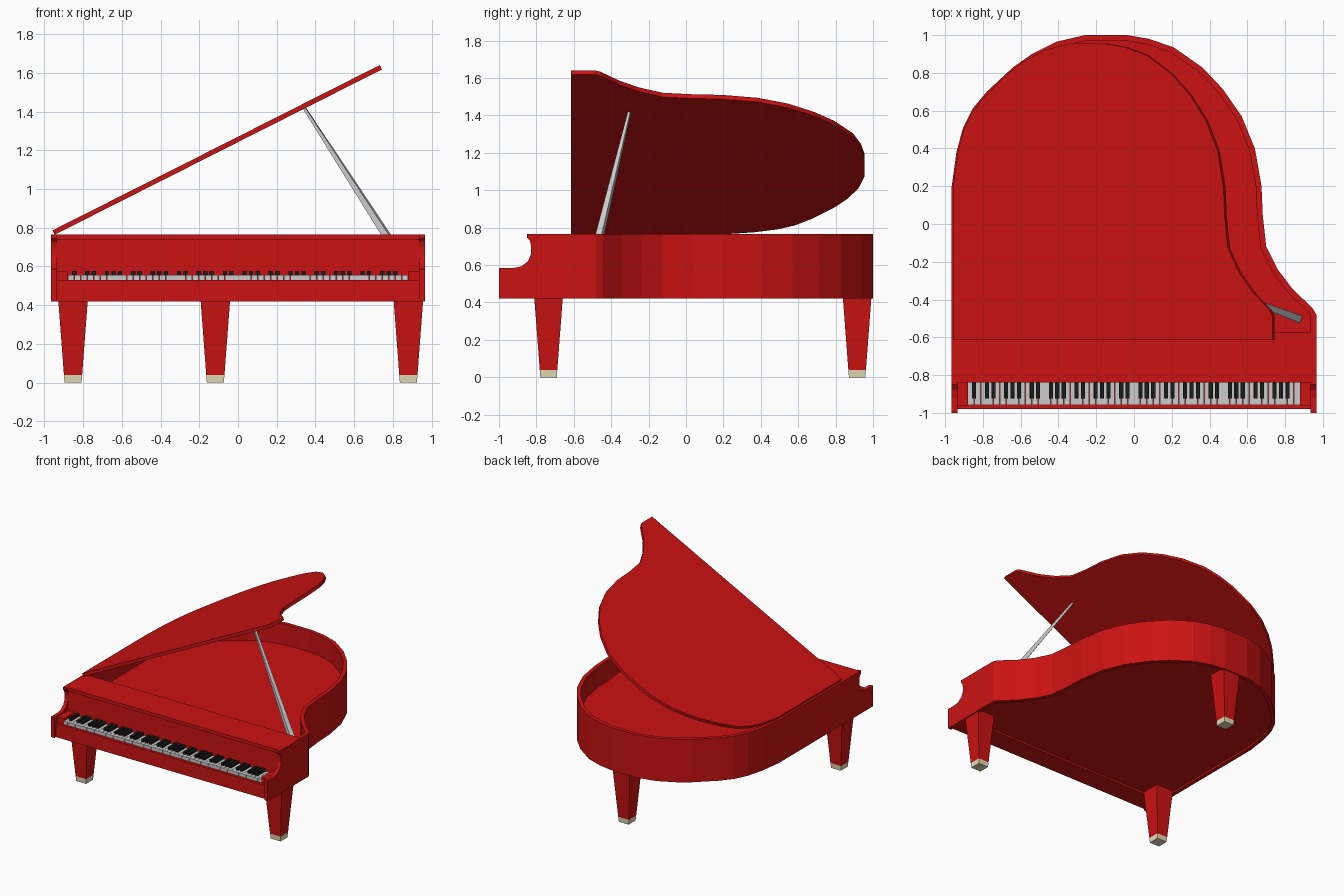
import bpy, bmesh, math
from mathutils import Matrix, Vector

if "Cube" in bpy.data.objects:
    bpy.data.objects.remove(bpy.data.objects["Cube"])


def material(name, rgb):
    m = bpy.data.materials.new(name)
    m.diffuse_color = (*rgb, 1)
    m.use_nodes = True
    m.node_tree.nodes["Principled BSDF"].inputs["Base Color"].default_value = m.diffuse_color
    return m


RED = material("red_lacquer", (0.6, 0.006, 0.006))
BLACK = material("black", (0.01, 0.01, 0.01))
BRASS = material("pale_brass", (0.8, 0.72, 0.48))


def finish(name, bm, mat=None):
    bmesh.ops.recalc_face_normals(bm, faces=bm.faces)
    me = bpy.data.meshes.new(name)
    bm.to_mesh(me)
    bm.free()
    ob = bpy.data.objects.new(name, me)
    bpy.context.collection.objects.link(ob)
    if mat:
        me.materials.append(mat)
    return ob


def prism(name, pts, vec, mat=None, matrix=None):
    """Extrude a flat outline along a vector."""
    bm = bmesh.new()
    face = bm.faces.new([bm.verts.new(p) for p in pts])
    new = bmesh.ops.extrude_face_region(bm, geom=[face], use_keep_orig=True)["geom"]
    bmesh.ops.translate(bm, vec=vec, verts=[g for g in new if isinstance(g, bmesh.types.BMVert)])
    if matrix:
        bm.transform(matrix)
    return finish(name, bm, mat)


def add_box(bm, lo, hi):
    lo, hi = Vector(lo), Vector(hi)
    size = Matrix.Diagonal((*(hi - lo), 1))
    bmesh.ops.create_cube(bm, size=1, matrix=Matrix.Translation((lo + hi) / 2) @ size)


def box(name, lo, hi, mat=None):
    bm = bmesh.new()
    add_box(bm, lo, hi)
    return finish(name, bm, mat)


def taper(name, a, b, half_a, half_b, mat=None):
    """Square tapered bar from point a to point b."""
    a, b = Vector(a), Vector(b)
    d = b - a
    mtx = (Matrix.Translation((a + b) / 2) @ d.to_track_quat('Z', 'Y').to_matrix().to_4x4()
           @ Matrix.Rotation(math.pi / 4, 4, 'Z'))
    bm = bmesh.new()
    bmesh.ops.create_cone(bm, cap_ends=True, segments=4, radius1=half_a * math.sqrt(2),
                          radius2=half_b * math.sqrt(2), depth=d.length, matrix=mtx)
    return finish(name, bm, mat)


def inset(pts, t):
    """Mitred offset of an open clockwise path towards its inside."""
    P = [Vector(p) for p in pts]
    out = []
    for i, p in enumerate(P):
        d1 = (p - P[i - 1]).normalized() if i else (P[1] - p).normalized()
        d2 = (P[i + 1] - p).normalized() if i < len(P) - 1 else d1
        n1, n2 = Vector((d1.y, -d1.x)), Vector((d2.y, -d2.x))
        n = (n1 + n2).normalized()
        out.append(tuple(p + n * t / n.dot(n1)))
    return out


# Case outline, from the left front round the tail to the right front
CURVE = [(-.965, .2), (-.94, .38), (-.905, .51), (-.855, .61), (-.78, .7), (-.64, .83),
         (-.54, .90), (-.41, .965), (-.26, 1), (-.04, 1), (.08, .98), (.21, .935),
         (.36, .83), (.47, .715), (.57, .57), (.64, .4), (.675, .2), (.682, .04),
         (.7, -.12), (.76, -.24), (.84, -.345), (.945, -.445), (.965, -.48)]
OUTER = [(-.965, -.575)] + CURVE + [(.965, -.575)]
INNER = inset(OUTER, .03)

# Curved rim
prism("rim", [(x, y, .42) for x, y in OUTER + INNER[::-1]], (0, 0, .345), RED)

# Interior floor and recessed underside
prism("soundboard", [(x, y, .435) for x, y in [(-.935, -.82)] + INNER + [(.935, -.82)]],
      (0, 0, .165), RED)

# Side cheeks with scooped front
CHEEK = [(-.575, .42), (-1, .42), (-1, .585), (-.92, .585), (-.88, .593), (-.845, .62),
         (-.828, .66), (-.828, .70), (-.835, .73), (-.85, .745), (-.85, .765), (-.575, .765)]
for side, x in (("left", -.965), ("right", .935)):
    prism(side + "_cheek", [(x, y, z) for y, z in CHEEK], (.03, 0, 0), RED)

# Key bed, slip, blocks, fallboard and fixed front top panel
box("key_bed", (-.935, -.98, .42), (.935, -.81, .53), RED)
for side, x in (("left", -.935), ("right", .88)):
    box(side + "_key_block", (x, -.96, .53), (x + .055, -.81, .575), RED)
box("fallboard", (-.935, -.825, .53), (.935, -.795, .74), RED)
box("front_top_panel", (-.935, -.84, .738), (.935, -.575, .765), RED)

# Keys: 52 white with 36 black between them
PITCH = 1.76 / 52
white, black = bmesh.new(), bmesh.new()
for i in range(52):
    x = -.88 + i * PITCH
    add_box(white, (x + .001, -.958, .53), (x + PITCH - .001, -.825, .555))
    if i % 7 in (0, 2, 3, 5, 6) and i < 51:
        add_box(black, (x + PITCH - .011, -.925, .55), (x + PITCH + .011, -.825, .576))
finish("white_keys", white)
finish("black_keys", black, BLACK)

# Raised lid, hinged on the left side
HINGE = Vector((-.945, 0, .765))
edge = inset([(-.965, -.615)] + CURVE + [(.965, -.615)], .018)
lid = [(x - HINGE.x, y * .972 if y > 0 else y, 0) for x, y in edge]
prism("lid", lid, (0, 0, .025), RED,
      Matrix.Translation(HINGE) @ Matrix.Rotation(-math.radians(26.8), 4, 'Y'))

# Lid prop
taper("lid_prop", (.87, -.5, .6), (.345, -.303, 1.415), .02, .007)

# Tapered legs with pale feet
for name, x, y in (("front_left", -.852, -.735), ("front_right", .88, -.735),
                   ("back", -.117, .915)):
    taper(name + "_leg", (x, y, .04), (x, y, .437), .047, .077, RED)
    taper(name + "_foot", (x, y, 0), (x, y, .04), .044, .047, BRASS)
